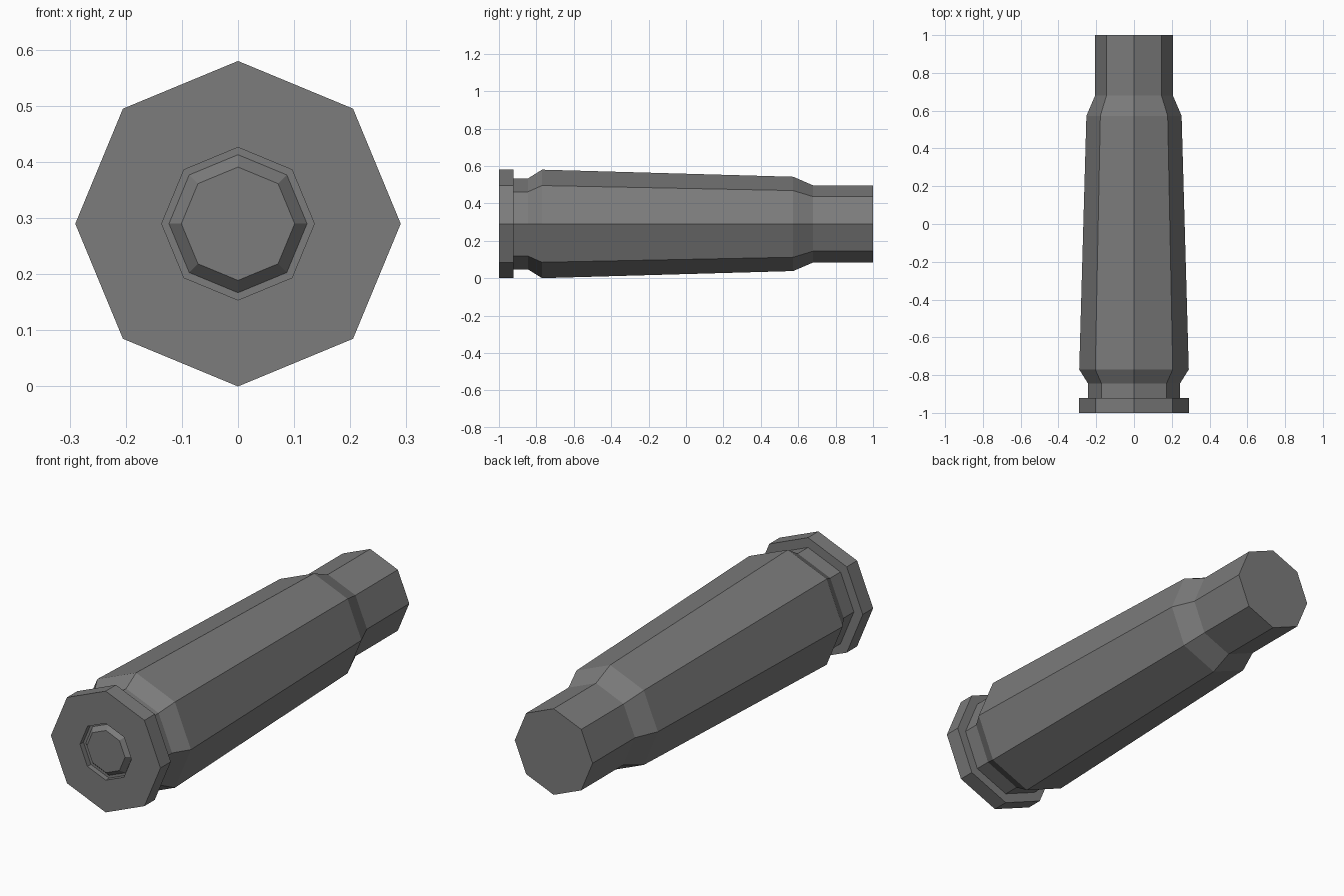
import bpy, bmesh, math

if "Cube" in bpy.data.objects:
    bpy.data.objects.remove(bpy.data.objects["Cube"])

SIDES = 8
AXIS_Z = 0.29


def lathe(name, profile):
    """Spin (y, radius) points about the long axis, capping both ends."""
    bm = bmesh.new()
    rings = []
    for y, r in profile:
        rings.append([bm.verts.new((r * math.sin(a), y, AXIS_Z + r * math.cos(a)))
                      for a in (2 * math.pi * i / SIDES for i in range(SIDES))])
    for lower, upper in zip(rings, rings[1:]):
        for i in range(SIDES):
            j = (i + 1) % SIDES
            bm.faces.new((lower[i], lower[j], upper[j], upper[i]))
    bm.faces.new(rings[0])
    bm.faces.new(rings[-1])
    bmesh.ops.recalc_face_normals(bm, faces=bm.faces)
    mesh = bpy.data.meshes.new(name)
    bm.to_mesh(mesh)
    bm.free()
    obj = bpy.data.objects.new(name, mesh)
    bpy.context.collection.objects.link(obj)
    return obj


# One closed skin: raised centre cap, recessed ring, rim, groove,
# tapered body, shoulder and neck
casing = lathe("casing", [
    (-0.998, 0.101), (-0.974, 0.123),                # centre cap with chamfer
    (-0.974, 0.136), (-1.0, 0.136),                  # recessed ring
    (-1.0, 0.29), (-0.922, 0.29),                    # rim
    (-0.922, 0.243), (-0.845, 0.243),                # groove
    (-0.77, 0.29), (0.573, 0.252),                   # tapered body
    (0.68, 0.206), (1.0, 0.206),                     # shoulder and neck
])

# Dark grey finish
dark = bpy.data.materials.new("dark_grey")
dark.diffuse_color = (0.2, 0.2, 0.2, 1.0)
dark.use_nodes = True
dark.node_tree.nodes["Principled BSDF"].inputs["Base Color"].default_value = dark.diffuse_color
casing.data.materials.append(dark)
